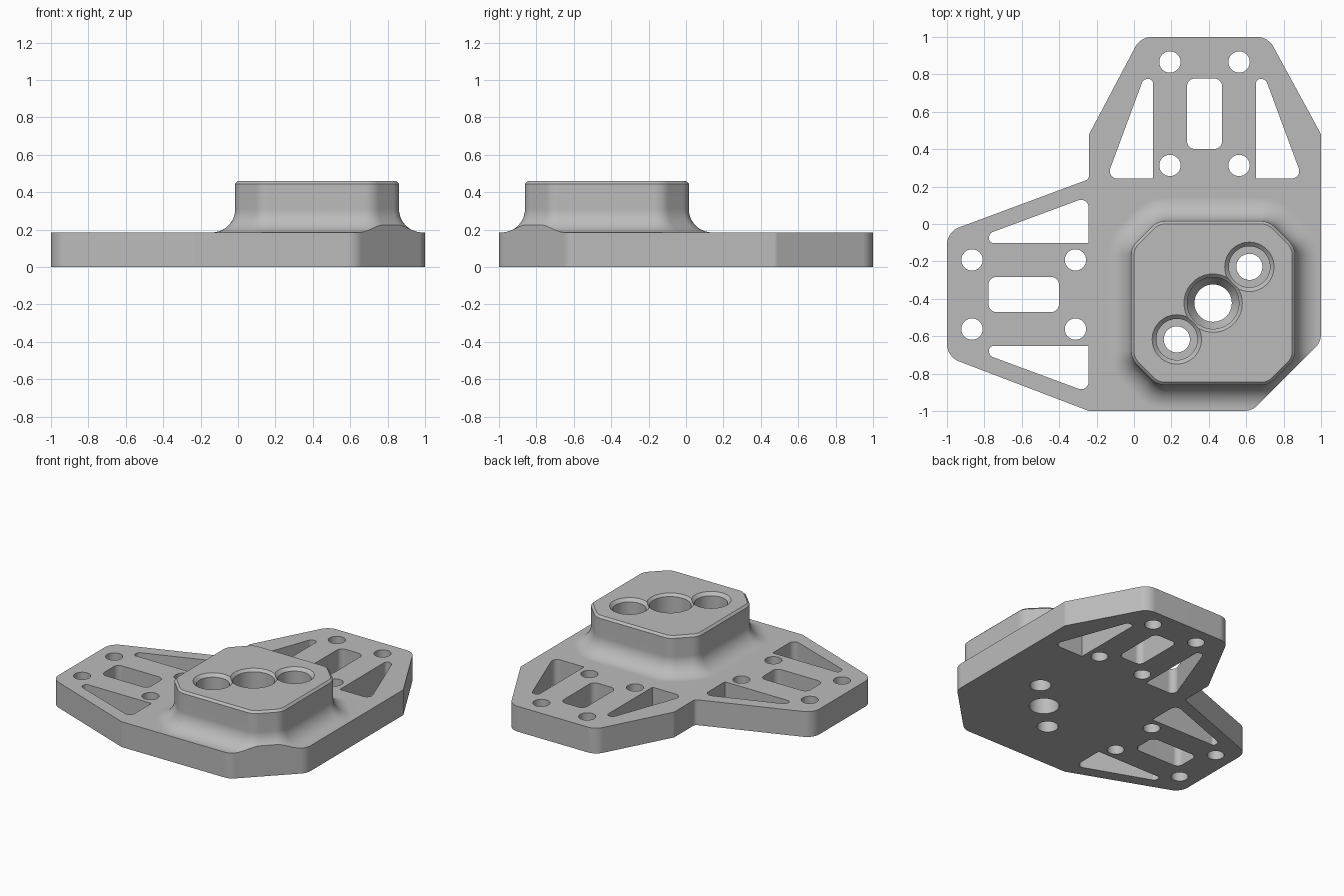
import bpy
import bmesh
from math import cos, sin, tan, pi
from mathutils import Vector

if "Cube" in bpy.data.objects:
    bpy.data.objects.remove(bpy.data.objects["Cube"], do_unlink=True)

PLATE_H, TOP_H = 0.185, 0.46
BOSS, HALF, CUT, BLEND = 0.423, 0.438, 0.14, 0.125

metal = bpy.data.materials.new("machined grey")
metal.use_nodes = True
grey = (0.5, 0.5, 0.5, 1)
metal.diffuse_color = grey
metal.node_tree.nodes["Principled BSDF"].inputs["Base Color"].default_value = grey


def rounded(corners, steps=8):
    """Polygon from (x, y, radius) corners, each one filleted."""
    pts = []
    for i, (x, y, r) in enumerate(corners):
        p = Vector((x, y))
        a = (Vector(corners[i - 1][:2]) - p).normalized()
        b = (Vector(corners[(i + 1) % len(corners)][:2]) - p).normalized()
        if r == 0:
            pts.append(p)
            continue
        half = a.angle(b) / 2
        centre = p + (a + b).normalized() * (r / sin(half))
        start = p + a * (r / tan(half)) - centre
        end = p + b * (r / tan(half)) - centre
        sweep = pi - 2 * half
        for k in range(steps + 1):
            t = sweep * k / steps
            pts.append(centre + (start * sin(sweep - t) + end * sin(t)) / sin(sweep))
    return pts


def circle(x, y, r, n=48):
    return [Vector((x + r * cos(2 * pi * k / n), y + r * sin(2 * pi * k / n)))
            for k in range(n)]


def loft(bm, layers):
    """Closed solid through (loop, z) layers with equal point counts."""
    rings = [[bm.verts.new((p.x, p.y, z)) for p in loop] for loop, z in layers]
    for lo, hi in zip(rings, rings[1:]):
        for k in range(len(lo)):
            j = (k + 1) % len(lo)
            bm.faces.new((lo[k], lo[j], hi[j], hi[k]))
    bm.faces.new(rings[0])
    bm.faces.new(rings[-1])


def solid(name, *lofts):
    bm = bmesh.new()
    for layers in lofts:
        loft(bm, layers)
    bmesh.ops.recalc_face_normals(bm, faces=bm.faces)
    mesh = bpy.data.meshes.new(name)
    bm.to_mesh(mesh)
    bm.free()
    mesh.materials.append(metal)
    obj = bpy.data.objects.new(name, mesh)
    bpy.context.collection.objects.link(obj)
    return obj


def combine(target, tool, operation):
    mod = target.modifiers.new(operation, 'BOOLEAN')
    mod.operation, mod.solver, mod.object = operation, 'EXACT', tool
    bpy.context.view_layer.objects.active = target
    bpy.ops.object.modifier_apply(modifier=mod.name)
    bpy.data.objects.remove(tool, do_unlink=True)


def prism(loop):
    return [(loop, -0.5), (loop, 1)]


# Boss: chamfered square with a fillet flaring into the plate
def boss_loop(d):
    h, c = HALF + d, CUT + d * (2 - 2 ** 0.5)
    pts = []
    for sx, sy in ((1, 1), (-1, 1), (-1, -1), (1, -1)):
        pair = [(BOSS + sx * h, -BOSS + sy * (h - c), 0.1 + d),
                (BOSS + sx * (h - c), -BOSS + sy * h, 0.1 + d)]
        pts += pair if sx * sy > 0 else pair[::-1]
    return rounded(pts, 6)


layers = [(boss_loop(BLEND), PLATE_H - 0.08)]
for k in range(13):
    a = pi / 2 * k / 12
    layers.append((boss_loop(BLEND * (1 - sin(a))), PLATE_H + BLEND * (1 - cos(a))))
layers += [(boss_loop(0), TOP_H - 0.015), (boss_loop(-0.015), TOP_H)]
boss = solid("boss", layers)

# Plate: slab joined to the boss, then trimmed to the outline
S = 1.3
slab = rounded([(-S, -S, 0), (S, -S, 0), (S, S, 0), (-S, S, 0)])
bracket = solid("mounting_bracket", [(slab, 0), (slab, PLATE_H)])
combine(bracket, boss, 'UNION')
outline = rounded([
    (-0.24, 0.24, 0.03), (-0.24, 0.48, 0.03), (0.035, 1, 0.1), (0.717, 1, 0.1),
    (1, 0.48, 0.03), (1, -0.63, 0.1), (0.63, -1, 0.1), (-0.24, -1, 0.03),
    (-1, -0.71, 0.1), (-1, -0.042, 0.1)])
combine(bracket, solid("outline_cutter", prism(outline)), 'INTERSECT')

# Arm openings: bolt holes, slot and triangles, repeated on both arms
MID = 0.377
openings = [circle(MID + s * 0.185, y, 0.057, 32) for s in (-1, 1) for y in (0.313, 0.866)]
openings.append(rounded([(MID + s * 0.094, y, 0.042)
                         for s, y in ((-1, 0.401), (1, 0.401), (1, 0.778), (-1, 0.778))]))
for s in (-1, 1):
    openings.append(rounded([(MID + s * 0.276, 0.243, 0), (MID + s * 0.524, 0.243, 0.04),
                             (MID + s * 0.327, 0.775, 0.03), (MID + s * 0.276, 0.775, 0.022)]))
openings += [[Vector((-p.y, -p.x)) for p in loop] for loop in openings]
combine(bracket, solid("opening_cutter", *[prism(o) for o in openings]), 'DIFFERENCE')


# Sockets: stepped holes through the boss with chamfered rims
def socket(x, y, steps):
    combine(bracket, solid("socket_cutter", [(circle(x, y, r), z) for r, z in steps]),
            'DIFFERENCE')


for s in (-1, 1):
    socket(BOSS + s * 0.194, -BOSS + s * 0.194,
           [(0.07, -0.2), (0.07, 0.25), (0.11, 0.25), (0.11, TOP_H - 0.022),
            (0.132, TOP_H), (0.132, 0.6)])
socket(BOSS, -BOSS,
       [(0.1, -0.2), (0.1, 0.2), (0.138, 0.26), (0.138, TOP_H - 0.018),
        (0.156, TOP_H), (0.156, 0.6)])

# Shading: smooth fillets, crisp edges
bpy.ops.object.select_all(action='DESELECT')
bracket.select_set(True)
bpy.context.view_layer.objects.active = bracket
bpy.ops.object.shade_smooth_by_angle(angle=pi / 7)
weighted = bracket.modifiers.new("weighted_normals", 'WEIGHTED_NORMAL')
weighted.keep_sharp = True
